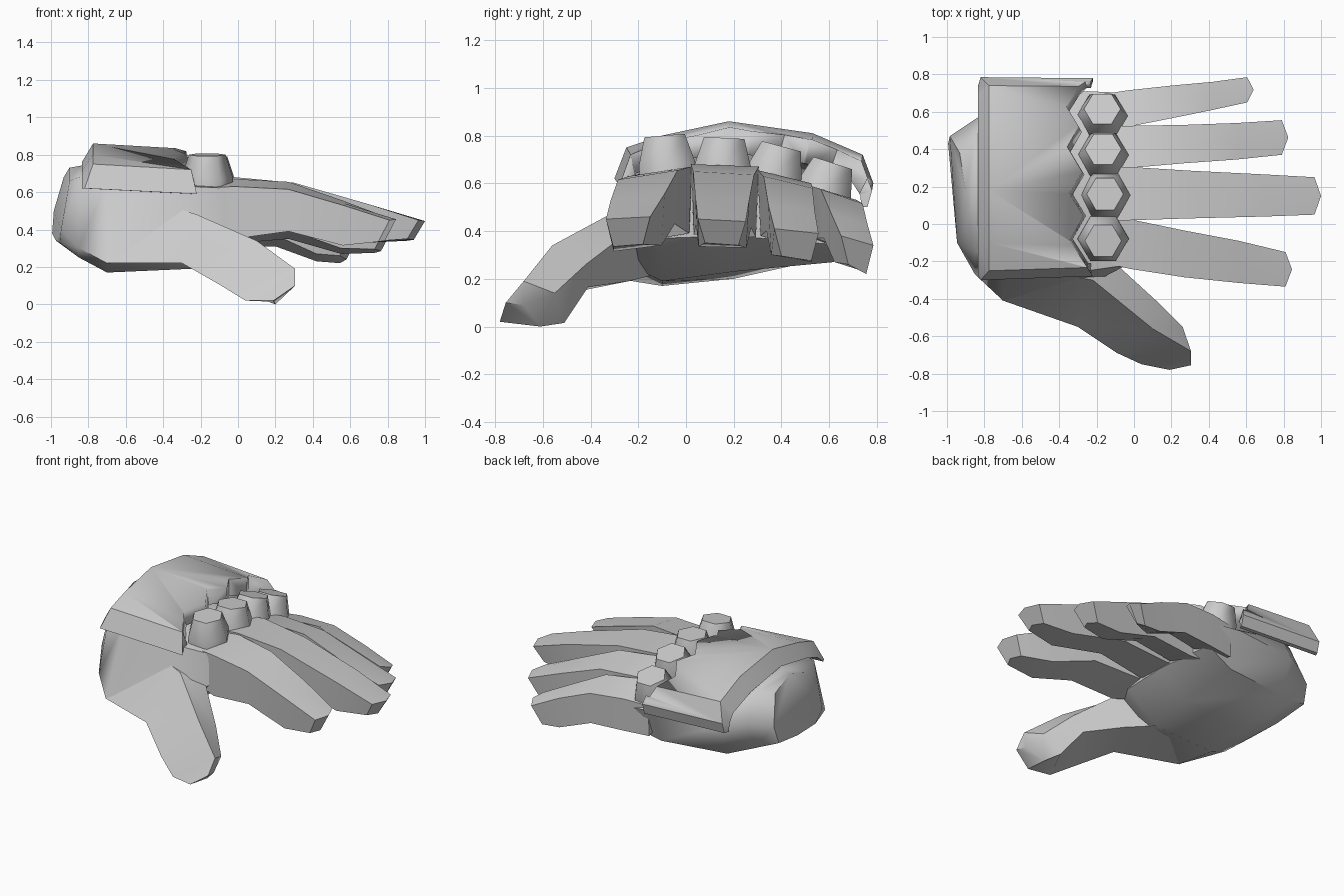
import bpy, bmesh, math
from mathutils import Vector, Matrix

if "Cube" in bpy.data.objects:
    bpy.data.objects.remove(bpy.data.objects["Cube"])

grey = bpy.data.materials.new("light_grey")
grey.diffuse_color = (0.6, 0.6, 0.6, 1)
grey.use_nodes = True
grey.node_tree.nodes["Principled BSDF"].inputs["Base Color"].default_value = grey.diffuse_color


def finish(name, bm, angle=30):
    bmesh.ops.recalc_face_normals(bm, faces=bm.faces)
    me = bpy.data.meshes.new(name)
    bm.to_mesh(me)
    bm.free()
    me.materials.append(grey)
    ob = bpy.data.objects.new(name, me)
    bpy.context.collection.objects.link(ob)
    bpy.ops.object.select_all(action='DESELECT')
    ob.select_set(True)
    bpy.context.view_layer.objects.active = ob
    bpy.ops.object.shade_smooth_by_angle(angle=math.radians(angle))
    return ob


def loft(name, rings, angle=30, quad_caps=False):
    """Skin a list of closed rings and cap both ends."""
    bm = bmesh.new()
    vs = [[bm.verts.new(p) for p in r] for r in rings]
    n = len(vs[0])
    for a, b in zip(vs, vs[1:]):
        for i in range(n):
            j = (i + 1) % n
            bm.faces.new((a[i], a[j], b[j], b[i]))
    for r in (vs[0], vs[-1]):
        if quad_caps:
            for i in range(n // 2 - 1):
                bm.faces.new((r[i], r[i + 1], r[n - 2 - i], r[n - 1 - i]))
        else:
            bm.faces.new(r)
    return finish(name, bm, angle)


# palm, from wrist to finger roots
wrist = [(-.02, .66), (.18, .73), (.38, .68), (.47, .50), (.43, .38), (.2, .34), (-.02, .33), (-.1, .40)]
palm = [
    (-.85, [(-.15, .68), (.18, .74), (.47, .70), (.56, .52), (.49, .33), (.2, .27), (-.15, .25), (-.27, .30)]),
    (-.70, [(-.21, .66), (.2, .76), (.58, .66), (.66, .5), (.56, .28), (.2, .20), (-.1, .17), (-.41, .22)]),
    (-.25, [(-.25, .63), (.15, .70), (.55, .60), (.71, .5), (.62, .27), (.2, .23), (-.1, .19), (-.33, .30)]),
    (-.04, [(-.22, .62), (.15, .66), (.54, .56), (.70, .48), (.66, .34), (.2, .38), (-.1, .37), (-.21, .42)]),
]
rings = [[(-.955 - .09 * y + .25 * max(0, z - .45), y, z) for y, z in wrist]]
rings += [[(x, y, z) for y, z in sec] for x, sec in palm]
loft("palm", rings, 50)


# fingers: (x, front y, back y, front top z, back top z, bottom z)
def finger(name, stations):
    rings = []
    for i, (x, y0, y1, t0, t1, b) in enumerate(stations):
        tip = i == len(stations) - 1
        side, low, m = (.035, .06, .03) if tip else (0, 0, .012)
        drop = min(t0, t1) - max(t0, t1)
        b0, b1 = (b, b + drop) if t0 > t1 else (b + drop, b)
        ym = (y0 + y1) / 2
        rings.append([(x - side, y0, t0), (x, ym, (t0 + t1) / 2), (x - side, y1, t1),
                      (x - side - low, y1 - m, b1), (x - low, ym, (b0 + b1) / 2),
                      (x - side - low, y0 + m, b0)])
    loft(name, rings)


finger("index_finger", [(-.2, -.2, .03, .62, .65, .42), (-.02, -.24, .025, .63, .67, .39),
                        (.27, -.285, -.035, .615, .655, .43),
                        (.56, -.315, -.09, .53, .555, .34), (.845, -.335, -.15, .45, .46, .345)])
finger("middle_finger", [(-.2, .02, .30, .66, .65, .42), (-.02, .02, .305, .68, .67, .385),
                         (.30, .03, .285, .65, .635, .43),
                         (.70, .04, .265, .535, .53, .335), (1.0, .05, .25, .45, .44, .35)])
finger("ring_finger", [(-.2, .30, .52, .64, .58, .40), (-.02, .30, .525, .655, .60, .38),
                       (.27, .325, .53, .63, .58, .40),
                       (.55, .345, .54, .51, .48, .30), (.825, .37, .555, .41, .39, .295)])
finger("little_finger", [(-.2, .52, .69, .57, .52, .36), (-.03, .52, .715, .59, .53, .37),
                         (.20, .565, .74, .575, .515, .37),
                         (.42, .61, .76, .47, .43, .27), (.64, .65, .785, .38, .34, .26)])

# thumb, its outer side running on from the side of the palm
loft("thumb", [
    [(-.70, -.215, .63), (-.5, -.05, .60), (-.5, 0, .25), (-.705, -.408, .22)],
    [(-.22, -.30, .48), (-.10, -.21, .42), (-.12, -.24, .19), (-.30, -.55, .22)],
    [(.10, -.56, .34), (.13, -.42, .26), (.06, -.41, .165), (-.09, -.69, .10)],
    [(.305, -.68, .19), (.26, -.55, .14), (.16, -.51, .015), (.04, -.75, .02)],
    [(.305, -.755, .10), (.295, -.68, .09), (.20, -.61, .0), (.19, -.78, .02)],
], 40)

# arched plate over the back of the hand
outer = [(-.30, .62), (-.25, .75), (-.1, .80), (.18, .86), (.53, .81), (.74, .72), (.785, .60), (.765, .53)]
inner = [(.735, .53), (.73, .58), (.69, .64), (.5, .71), (.18, .76), (-.1, .71), (-.21, .67), (-.27, .62)]
ends = (0, 6, 7)
rear = [(-.82 if i in ends else -.775, y, z) for i, (y, z) in enumerate(outer)]
rear += [(-.835, y, z) for y, z in inner]
front = [(-.22 if i in ends else -.25, y * .98 + .01 if y > 0 else y * .93, z - .03)
         for i, (y, z) in enumerate(outer)]
front += [(-.23, y, z - .03) for y, z in inner]
plate = loft("back_plate", [rear, front], quad_caps=True)


# hexagonal studs on the knuckles, with matching notches in the plate
def hexagon(r, z, m):
    return [m @ Vector((r * math.cos(k * math.pi / 3), r * math.sin(k * math.pi / 3), z)) for k in range(6)]


studs = [("index", -.165, -.09, .80, 5), ("middle", -.155, .16, .79, -3),
         ("ring", -.165, .40, .755, -15), ("little", -.17, .615, .685, -18)]
for label, x, y, z, tilt in studs:
    m = Matrix.Translation((x, y, z)) @ Matrix.Rotation(math.radians(tilt), 4, 'X')
    loft(label + "_knuckle_stud", [hexagon(.137, -.2, m), hexagon(.137, -.12, m), hexagon(.098, 0, m)], 61)
    cutter = loft("notch_cutter", [hexagon(.13, -.3, m), hexagon(.21, .15, m)])
    cutter.hide_render = True
    mod = plate.modifiers.new("notch", 'BOOLEAN')
    mod.operation = 'DIFFERENCE'
    mod.solver = 'EXACT'
    mod.object = cutter
    bpy.context.view_layer.objects.active = plate
    bpy.ops.object.modifier_apply(modifier=mod.name)
    bpy.data.objects.remove(cutter)
